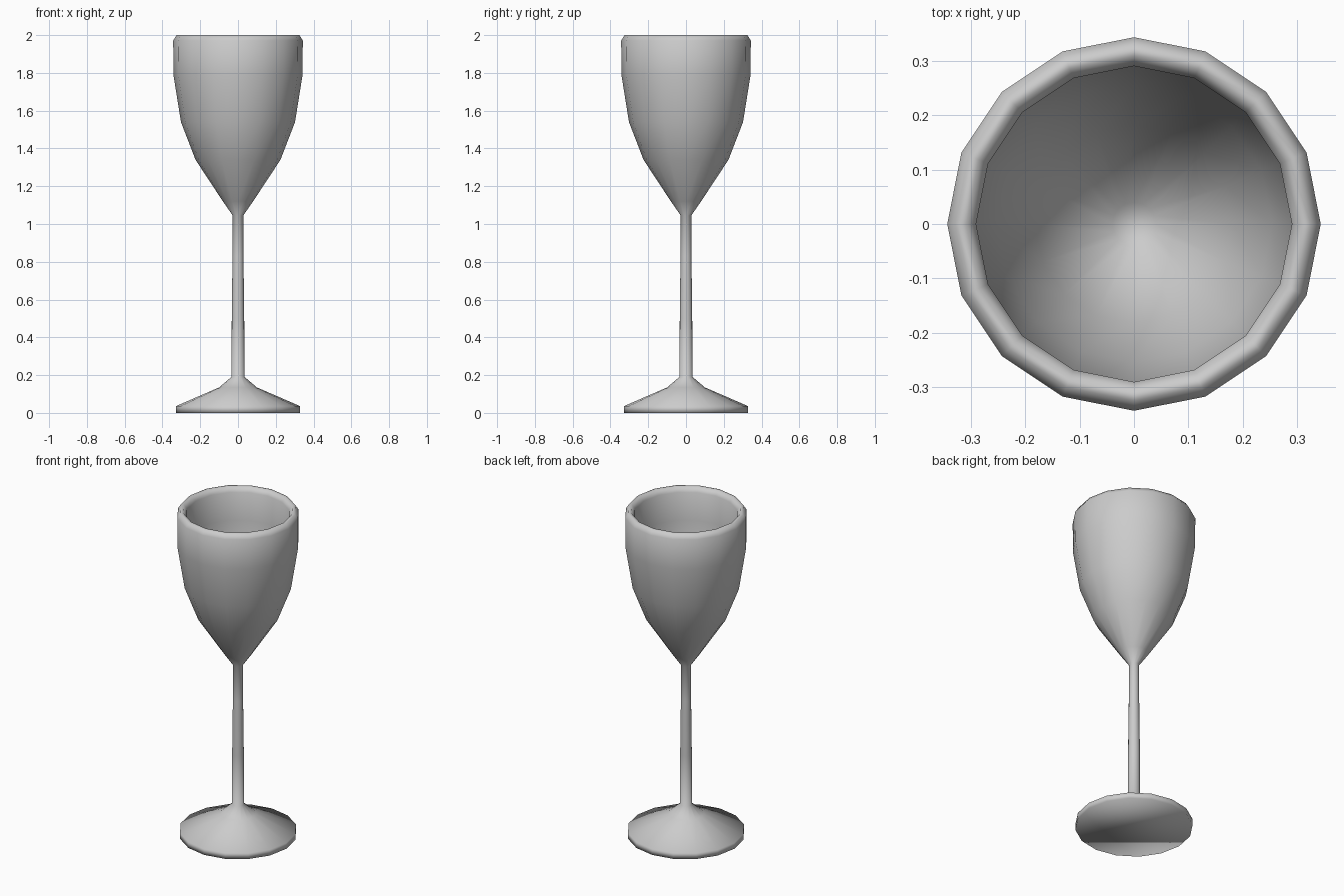
import bpy, bmesh, math

if "Cube" in bpy.data.objects:
    bpy.data.objects.remove(bpy.data.objects["Cube"])

SIDES = 16

# Profile as (radius, height): foot, stem, outer bowl, rim, inner bowl
foot = [(0.328, 0.0), (0.328, 0.036), (0.10, 0.135), (0.035, 0.19)]
stem = [(0.033, 0.5), (0.029, 0.83), (0.028, 1.045)]
bowl_outside = [(0.08, 1.12), (0.225, 1.34), (0.302, 1.54), (0.342, 1.79)]
rim = [(0.343, 1.972), (0.325, 2.0), (0.308, 2.0), (0.29, 1.972)]
bowl_inside = [(0.29, 1.80), (0.254, 1.56), (0.182, 1.37), (0.04, 1.15)]


def lathe(name, profile, sides):
    bm = bmesh.new()
    rings = []
    for r, z in profile:
        rings.append([bm.verts.new((r * math.cos(2 * math.pi * i / sides),
                                    r * math.sin(2 * math.pi * i / sides), z))
                      for i in range(sides)])
    for low, high in zip(rings, rings[1:]):
        for i in range(sides):
            j = (i + 1) % sides
            bm.faces.new((low[i], low[j], high[j], high[i]))
    # Close the underside and the bottom of the cup
    bm.faces.new(rings[0][::-1])
    bm.faces.new(rings[-1])
    bmesh.ops.recalc_face_normals(bm, faces=bm.faces)
    for f in bm.faces:
        f.smooth = True
    mesh = bpy.data.meshes.new(name)
    bm.to_mesh(mesh)
    bm.free()
    obj = bpy.data.objects.new(name, mesh)
    bpy.context.collection.objects.link(obj)
    return obj


# One continuous turned glass
lathe("wine_glass", foot + stem + bowl_outside + rim + bowl_inside, SIDES)
